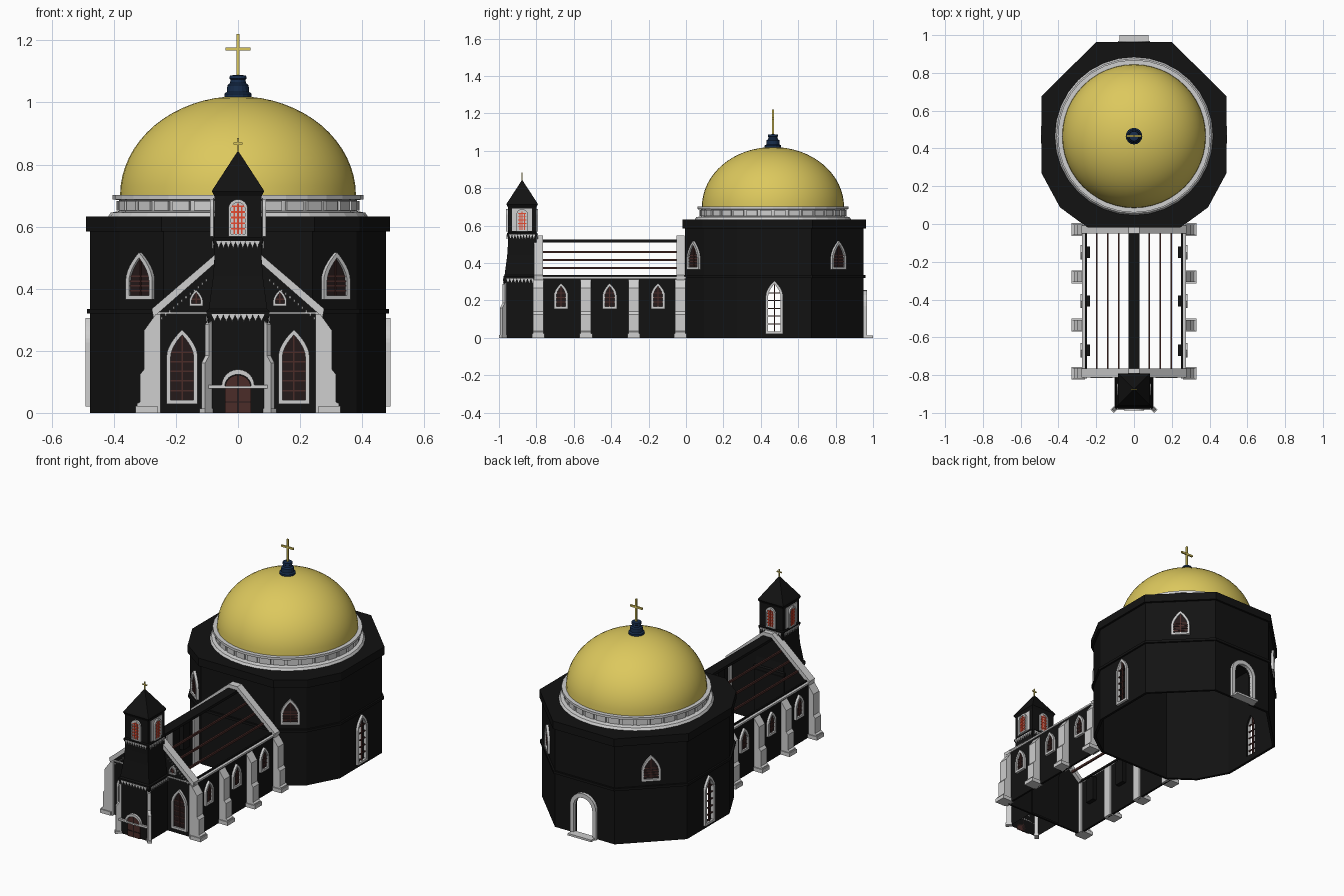
import bpy, bmesh, math
from mathutils import Matrix, Vector

cube = bpy.data.objects.get("Cube")
if cube:
    bpy.data.objects.remove(cube, do_unlink=True)


def material(name, r, g, b):
    m = bpy.data.materials.new(name)
    m.use_nodes = True
    m.diffuse_color = (r, g, b, 1)
    bsdf = m.node_tree.nodes["Principled BSDF"]
    bsdf.inputs["Base Color"].default_value = (r, g, b, 1)
    bsdf.inputs["Roughness"].default_value = 0.8
    return m


BLACK = material("black wall", .006, .006, .006)
STONE = material("pale stone", .62, .62, .62)
GOLD = material("gold", .72, .58, .11)
NAVY = material("navy", .008, .025, .07)
BROWN = material("brown wood", .07, .025, .022)
GLASS = material("dark glass", .018, .01, .01)
RED = material("red lattice", .8, .07, .03)
I4 = Matrix.Identity(4)
AXES = {"x": lambda u, v, d: (d, u, v), "y": lambda u, v, d: (u, d, v), "z": lambda u, v, d: (u, v, d)}


def make(name, verts, faces, mat, M=I4):
    mesh = bpy.data.meshes.new(name)
    mesh.from_pydata([M @ Vector(v) for v in verts], [], faces)
    bm = bmesh.new()
    bm.from_mesh(mesh)
    bmesh.ops.recalc_face_normals(bm, faces=bm.faces)
    bm.to_mesh(mesh)
    bm.free()
    mesh.materials.append(mat)
    ob = bpy.data.objects.new(name, mesh)
    bpy.context.collection.objects.link(ob)
    return ob


def prism(name, pts, d0, d1, mat, axis="z", M=I4):
    f, n = AXES[axis], len(pts)
    verts = [f(u, v, d) for d in (d0, d1) for u, v in pts]
    faces = [tuple(range(n)), tuple(range(n, 2 * n))]
    faces += [(i, (i + 1) % n, (i + 1) % n + n, i + n) for i in range(n)]
    return make(name, verts, faces, mat, M)


def box(name, x0, x1, y0, y1, z0, z1, mat, M=I4):
    return prism(name, [(x0, y0), (x1, y0), (x1, y1), (x0, y1)], z0, z1, mat, "z", M)


def ring(name, outer, inner, d0, d1, mat, axis="z", M=I4):
    f, n = AXES[axis], len(outer)
    loops = [(outer, d0), (outer, d1), (inner, d1), (inner, d0)]
    verts = [f(u, v, d) for pts, d in loops for u, v in pts]
    faces = [(k * n + i, k * n + (i + 1) % n, (k + 1) % 4 * n + (i + 1) % n, (k + 1) % 4 * n + i)
             for k in range(4) for i in range(n)]
    return make(name, verts, faces, mat, M)


def lathe(name, profile, cx, cy, mat, seg=40, smooth=False, turn=0.0):
    n = len(profile)
    verts = [(cx + r * math.cos(a), cy + r * math.sin(a), z)
             for a in (turn + math.tau * k / seg for k in range(seg)) for r, z in profile]
    faces = [(k * n + j, (k + 1) % seg * n + j, (k + 1) % seg * n + j + 1, k * n + j + 1)
             for k in range(seg) for j in range(n - 1)]
    ob = make(name, verts, faces, mat)
    if smooth:
        bm = bmesh.new()
        bm.from_mesh(ob.data)
        bmesh.ops.remove_doubles(bm, verts=bm.verts, dist=1e-5)
        bm.to_mesh(ob.data)
        bm.free()
        bpy.ops.object.select_all(action="DESELECT")
        ob.select_set(True)
        bpy.context.view_layer.objects.active = ob
        bpy.ops.object.shade_smooth_by_angle()
    return ob


def facing(x, y, ang):
    return Matrix.Translation((x, y, 0)) @ Matrix.Rotation(ang, 4, "Z")


def arch(w, z0, z1, rise, pointed=True, n=6):
    side = []
    for k in range(n + 1):
        t = k / n
        x = w * (1 - t ** 1.8) if pointed else w * math.cos(t * math.pi / 2)
        side.append((x, z1 - rise + rise * (t if pointed else math.sin(t * math.pi / 2))))
    return [(-w, z0), (w, z0)] + side + [(-x, z) for x, z in side[-2::-1]]


def window(name, M, w, z0, z1, rim=.013, pointed=True, glass=GLASS, bars=BROWN, rows=4, cols=1, out=.014):
    rise = w * 1.7 if pointed else w
    outer = arch(w, z0, z1, rise, pointed)
    inner = arch(w - rim, z0 + rim, z1 - rim * 1.3, rise - rim, pointed)
    ring(name + "_frame", outer, inner, -out, .004, STONE, "y", M)
    if glass:
        prism(name + "_glass", inner, -.004, 0, glass, "y", M)
    iw, b = w - rim, .0025
    for k in range(cols):
        x = iw * (2 * (k + 1) / (cols + 1) - 1)
        box(name + "_mullion", x - b, x + b, -.008, 0, z0 + rim, z1 - rim * 1.6 - abs(x), bars, M)
    for k in range(rows):
        z = z0 + rim + (z1 - rise - z0) * (k + 1) / rows
        box(name + "_bar", -iw, iw, -.007, 0, z - b, z + b, bars, M)


def teeth(name, M, half, z, n=9):
    s = 2 * half / n
    for k in range(n):
        x = -half + s * k
        prism(name, [(x, z), (x + s, z), (x + s * .75, z - .012), (x + s * .5, z - .024), (x + s * .25, z - .012)],
              -.005, 0, STONE, "y", M)


# Rotunda: hollow many-sided wall, ledge and parapet
CY = .465
half = [(.245, -.015), (.39, .09), (.487, .27), (.487, .675), (.2, .96)]
plan = half + [(-x, y) for x, y in reversed(half)]


def scaled(k):
    return [(x * k, CY + (y - CY) * k) for x, y in plan]


wall = ring("rotunda_wall", scaled(.98), scaled(.95), 0, .6, BLACK)
ring("rotunda_ledge", scaled(1), scaled(.97), .32, .335, BLACK)
prism("rotunda_parapet", scaled(1.005), .585, .632, BLACK)

body = scaled(.98)
for i in range(9):
    (ax, ay), (bx, by) = body[i], body[i + 1]
    M = facing((ax + bx) / 2, (ay + by) / 2, math.atan2(by - ay, bx - ax))
    opening = None
    if i in (0, 3, 5, 8):
        window("rotunda_window", M, .053, .365, .517)
    elif i in (2, 6):
        window("tall_window", M, .046, .02, .305, glass=None, rows=5)
        opening = arch(.034, .034, .29, .065)
    elif i == 4:
        ring("back_door_frame", arch(.085, .0, .255, .085, False), arch(.062, .0, .23, .062, False),
             -.018, .004, STONE, "y", M)
        box("back_step", -.077, .077, -.05, 0, 0, .012, STONE, M)
        opening = arch(.062, -.02, .23, .062, False)
    if opening:
        cutter = prism("cutter", opening, -.05, .08, BLACK, "y", M)
        cutter.hide_render = True
        mod = wall.modifiers.new("opening", "BOOLEAN")
        mod.operation, mod.solver, mod.object = "DIFFERENCE", "EXACT", cutter
        bpy.context.view_layer.objects.active = wall
        bpy.ops.object.modifier_apply(modifier=mod.name)
        bpy.data.objects.remove(cutter, do_unlink=True)

# Dome with its stone drum, lantern and cross
lathe("dome_drum", [(.42, .63), (.41, .645), (.384, .65), (.384, .685), (.404, .688), (.404, .702), (.37, .702)],
      0, CY, STONE, 32)
for k in range(32):
    a = math.tau * (k + .5) / 32
    M = facing(.384 * math.sin(a), CY - .384 * math.cos(a), a)
    box("drum_panel", -.03, .03, -.007, .01, .652, .683, STONE, M)
dome = [(.38 * math.cos(t), .7 + .32 * math.sin(t)) for t in (math.pi / 2 * k / 16 for k in range(17))]
lathe("dome", dome, 0, CY, GOLD, 48, True)
lathe("lantern", [(.044, 1.005), (.044, 1.028), (.036, 1.034), (.034, 1.056), (.026, 1.062), (.024, 1.074),
                  (.028, 1.077), (.026, 1.087), (0, 1.089)], 0, CY, NAVY, 16)


def cross(name, y, z0, z1, arm_z, arm, t):
    box(name + "_post", -t, t, y - t, y + t, z0, z1, GOLD)
    box(name + "_arm", -arm, arm, y - t, y + t, arm_z - t, arm_z + t, GOLD)


cross("dome_cross", CY, 1.08, 1.22, 1.172, .04, .005)

# Nave: side walls, windows and stepped buttresses
buttress = [(.25, 0), (.325, 0), (.325, .03), (.315, .036), (.315, .125), (.303, .14), (.303, .265), (.265, .318), (.25, .318)]
for s in (1, -1):
    box("nave_wall", s * .258, s * .27, -.8, 0, 0, .32, BLACK)
    box("nave_wall_cap", s * .258, s * .276, -.8, 0, .318, .328, STONE)
    for y in (-.79, -.535, -.28, -.03):
        prism("nave_buttress", [(s * x, z) for x, z in buttress], y - .028, y + .028, STONE, "y")
        box("buttress_foot", s * .26, s * .33, y - .034, y + .034, 0, .022, STONE)
    for y in (-.668, -.408, -.15):
        window("nave_window", facing(s * .27, y, s * math.pi / 2), .038, .155, .292, rows=3)
        box("window_niche", s * .232, s * .26, y - .03, y + .03, .15, .3, BLACK)
    # Purlins of the open roof
    for k in range(4):
        x = .255 - .058 * k
        z = .33 + (.255 - x) * .74
        box("roof_purlin", s * (x - .005), s * (x + .005), -.78, -.03, z - .006, z + .006, BROWN if k else BLACK)
box("roof_ridge", -.03, .03, -.78, -.03, .51, .526, BLACK)

# Gables: front wall, copings and facade windows
slope = [(.278, .335), (.03, .548)]
top = [(-x, z) for x, z in slope] + slope[::-1]
coping = top + [(x * .98, z - .027) for x, z in reversed(top)]
for y0, y1 in ((-.812, -.765), (-.05, -.008)):
    prism("gable_coping", coping, y0, y1, STONE, "y")
prism("front_gable_wall", [(-.265, 0), (.265, 0), (.265, .325), (.03, .53), (-.03, .53), (-.265, .325)],
      -.8, -.788, BLACK, "y")
for s in (1, -1):
    front = facing(s * .18, -.8, 0)
    window("facade_window", front, .05, .028, .268, rows=5, cols=1)
    window("gable_window", facing(s * .135, -.8, 0), .022, .345, .397, rim=.007, rows=1)
    box("facade_string", s * .1, s * .26, -.806, -.8, .318, .325, STONE)
    for k in range(12):
        x = .1 + .013 * k
        z = .488 - (x - .03) * .86
        box("gable_dentil", s * x, s * (x + .005), -.806, -.8, z - .004, z + .004, STONE)

# Tower: tapered square body, open underneath, with pyramid roof
TY, Q = -.876, math.sqrt(2)
tower = [(.097, 0), (.097, .3), (.101, .312), (.101, .328), (.094, .335), (.08, .44), (.076, .5), (.076, .535),
         (.081, .55), (.081, .56), (.076, .565), (.076, .7)]
lathe("tower_body", [(r * Q, z) for r, z in tower], 0, TY, BLACK, 4, turn=math.pi / 4)
lathe("tower_roof", [(.076 * Q, .698), (.084 * Q, .714), (.08 * Q, .722), (0, .845)], 0, TY, BLACK, 4, turn=math.pi / 4)
cross("tower_cross", TY, .835, .885, .868, .015, .003)

for k in range(4):
    a = k * math.pi / 2
    side = Vector((math.sin(a), -math.cos(a)))
    M = facing(side.x * .077, TY + side.y * .077, a)
    if k % 2:
        box("belfry_panel", -.053, .053, -.004, 0, .57, .692, STONE, M)
        M = facing(side.x * .081, TY + side.y * .081, a)
    window("belfry_window", M, .031, .568, .688, rim=.008, pointed=False, glass=STONE, bars=RED, rows=5, cols=3, out=.009)
    teeth("belfry_corbel", facing(side.x * .079, TY + side.y * .079, a), .07, .553)
    if k != 2:
        teeth("tower_corbel", facing(side.x * .098, TY + side.y * .098, a), .085, .318)

# Tower entrance and diagonal corner buttresses
door = facing(0, TY - .097, 0)
prism("front_door", arch(.042, 0, .122, .042, False), -.006, 0, BROWN, "y", door)
ring("front_door_frame", arch(.053, .078, .14, .053, False), arch(.042, .086, .124, .036, False),
     -.014, 0, STONE, "y", door)
box("door_mullion", -.003, .003, -.009, 0, 0, .12, GLASS, door)
for z in (.035, .08):
    box("door_rail", -.042, .042, -.009, 0, z - .002, z + .002, GLASS, door)
for s in (1, -1):
    box("entrance_string", s * .05, s * .095, -.012, 0, .078, .09, STONE, door)
    corner = facing(s * .095, TY - .095, s * math.pi / 4)
    prism("tower_buttress", [(-.024, 0), (.01, 0), (.01, .3), (-.006, .285), (-.006, .185), (-.024, .16)],
          -.009, .009, STONE, "x", corner)
    box("tower_buttress_foot", -.012, .012, -.029, .01, 0, .014, STONE, corner)
